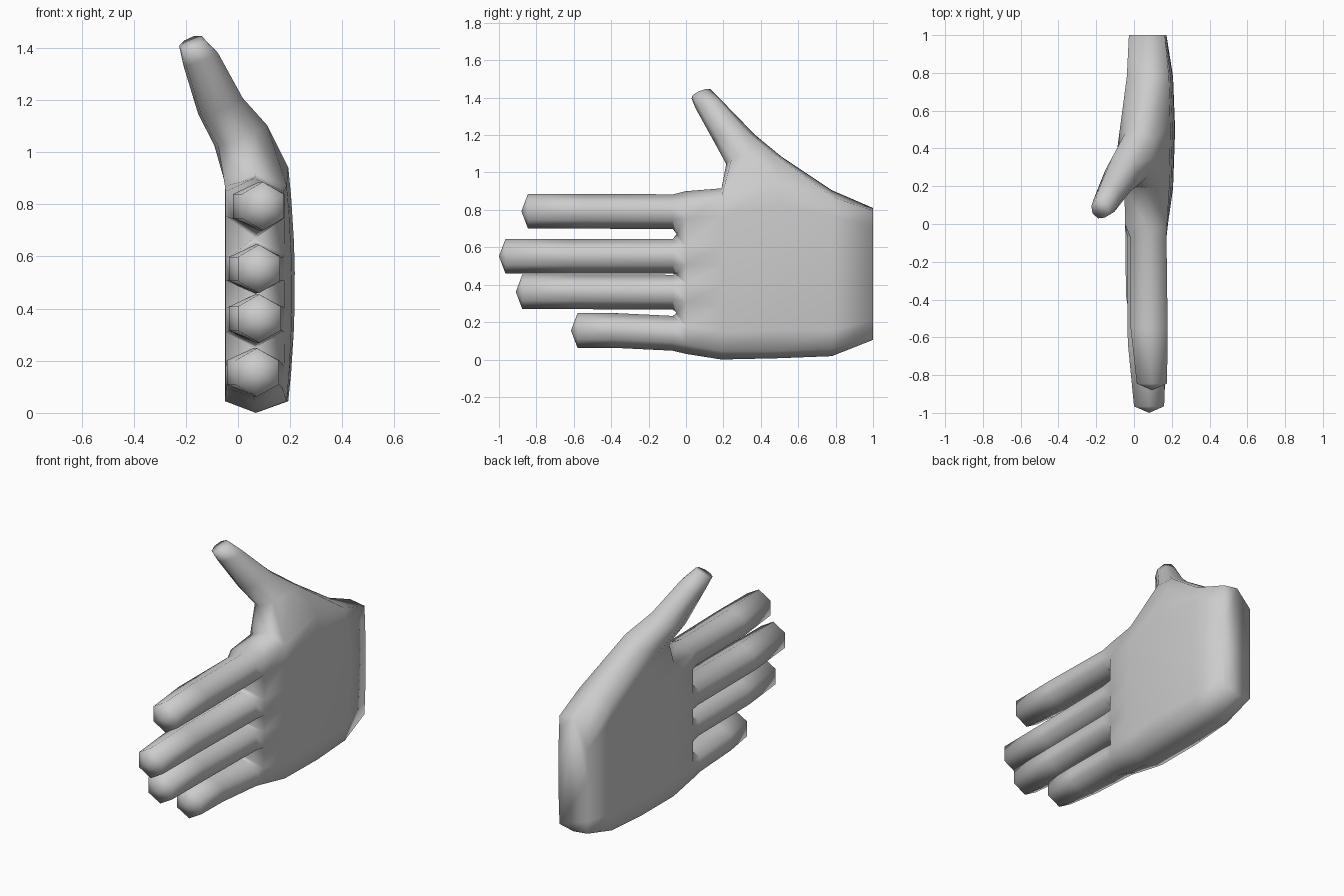
import bpy, bmesh, math
from mathutils import Vector

cube = bpy.data.objects.get("Cube")
if cube:
    bpy.data.objects.remove(cube)

skin = bpy.data.materials.new("light_grey")
skin.use_nodes = True
GREY = (0.6, 0.6, 0.6, 1)
skin.diffuse_color = GREY
skin.node_tree.nodes["Principled BSDF"].inputs["Base Color"].default_value = GREY

bm = bmesh.new()


def bridge(a, b, skip=()):
    """Join two closed loops with quads."""
    n = len(a)
    for i in range(n):
        if i not in skip:
            bm.faces.new((a[i], a[(i + 1) % n], b[(i + 1) % n], b[i]))


# Fingers from little to index: centre height at tip and base, end of shaft, tip left and right edge
FINGERS = [(0.155, 0.14, -0.58, -0.01, 0.155), (0.362, 0.36, -0.875, 0.0, 0.163),
           (0.552, 0.552, -0.965, 0.0, 0.16), (0.793, 0.79, -0.845, 0.015, 0.175)]
R = 0.093

# Palm sections: y, bottom, top, z range of outer side, z range of inner side,
# left x, right x at edge, right x at middle
SECTIONS = [(0.0, 0.03, 0.9, (0.08, 0.85), (0.08, 0.85), -0.048, 0.175, 0.18),
            (0.19, 0.0, 0.915, (0.045, 0.87), (0.045, 0.87), -0.05, 0.187, 0.207),
            (0.5, 0.007, 0.98, (0.045, 0.94), (0.045, 0.92), -0.05, 0.193, 0.218),
            (0.78, 0.018, 0.905, (0.055, 0.87), (0.055, 0.84), -0.038, 0.185, 0.207),
            (1.0, 0.105, 0.81, (0.125, 0.795), (0.115, 0.71), -0.027, 0.163, 0.172)]

levels = [base + s * R / 2 for _, base, *_ in FINGERS for s in (-1, 1)]
fractions = [(z - levels[0]) / (levels[-1] - levels[0]) for z in levels]


def palm_ring(y, lo, hi, outer_z, inner_z, left, edge, middle):
    def height(span, f):
        return span[0] + (span[1] - span[0]) * f

    outer = [(edge + (middle - edge) * 4 * f * (1 - f), y, height(outer_z, f))
             for f in fractions]
    inner = [(left, y, height(inner_z, f)) for f in reversed(fractions)]
    mid = (left + edge) / 2
    points = [(mid, y, lo)] + outer + [(mid, y, hi)] + inner
    return [bm.verts.new(p) for p in points]


# Palm, leaving a hole on the upper edge for the thumb
rings = [palm_ring(*s) for s in SECTIONS]
for k in range(len(rings) - 1):
    bridge(rings[k], rings[k + 1], (8, 9) if k in (1, 2) else ())
bm.faces.new(rings[-1])
bm.verts.remove(rings[2][9])

# Thumb: front and back point (x, y, z) of each section and its half thickness
a, m, c = rings[1:4]
loop = [a[9], a[8], m[8], c[8], c[9], c[10], m[10], a[10]]
THUMB = [((-0.01, 0.215, 1.045), (0.03, 0.51, 1.085), 0.11),
         ((-0.085, 0.155, 1.155), (-0.05, 0.37, 1.2), 0.093),
         ((-0.155, 0.05, 1.345), (-0.13, 0.21, 1.365), 0.072),
         ((-0.19, 0.03, 1.395), (-0.17, 0.13, 1.445), 0.05)]
axis = Vector((-0.25, -0.37, 0.465)).normalized()
for front, back, thick in THUMB:
    front, back = Vector(front), Vector(back)
    centre, u = (front + back) / 2, (back - front) / 2
    w = u.cross(axis).normalized() * thick
    ring = []
    for i in range(8):
        t = i * math.pi / 4
        ring.append(bm.verts.new(centre - u * math.cos(t) + w * math.sin(t)))
    bridge(loop, ring)
    loop = ring
bm.faces.new(loop)

# Webs between neighbouring fingers
knuckles = rings[0]
webs = [knuckles[0]]
for i in range(3):
    z = (FINGERS[i][1] + FINGERS[i + 1][1]) / 2
    web = bm.verts.new((0.065, -0.05, z))
    low, high = 2 * i + 2, 2 * i + 3
    bm.faces.new((knuckles[low], knuckles[high], web))
    bm.faces.new((knuckles[18 - high], knuckles[18 - low], web))
    webs.append(web)
webs.append(knuckles[9])

# Fingers: six-sided shafts with a shallow pointed tip
for i, (zc, base, end, left, right) in enumerate(FINGERS):
    lo = 2 * i + 1
    loop = [webs[i], knuckles[lo], knuckles[lo + 1], webs[i + 1],
            knuckles[17 - lo], knuckles[18 - lo]]
    for y, z, x0, x1 in ((-0.07, base, left - 0.035, 0.172),
                         (end * 0.65, zc, left - 0.033, right + 0.003),
                         (end, zc, left, right)):
        ring = []
        for k in range(6):
            t = k * math.pi / 3
            x = (x0 + x1) / 2 + (x1 - x0) / 2 * math.sin(t) / math.sin(math.pi / 3)
            ring.append(bm.verts.new((x, y, z - R * math.cos(t))))
        bridge(loop, ring)
        loop = ring
    apex = bm.verts.new(((left + right) / 2, end - 0.035, zc))
    for k in range(6):
        bm.faces.new((loop[k], loop[(k + 1) % 6], apex))

bmesh.ops.recalc_face_normals(bm, faces=bm.faces)
for f in bm.faces:
    f.smooth = True

mesh = bpy.data.meshes.new("hand")
bm.to_mesh(mesh)
bm.free()
mesh.materials.append(skin)
hand = bpy.data.objects.new("hand", mesh)
bpy.context.collection.objects.link(hand)
